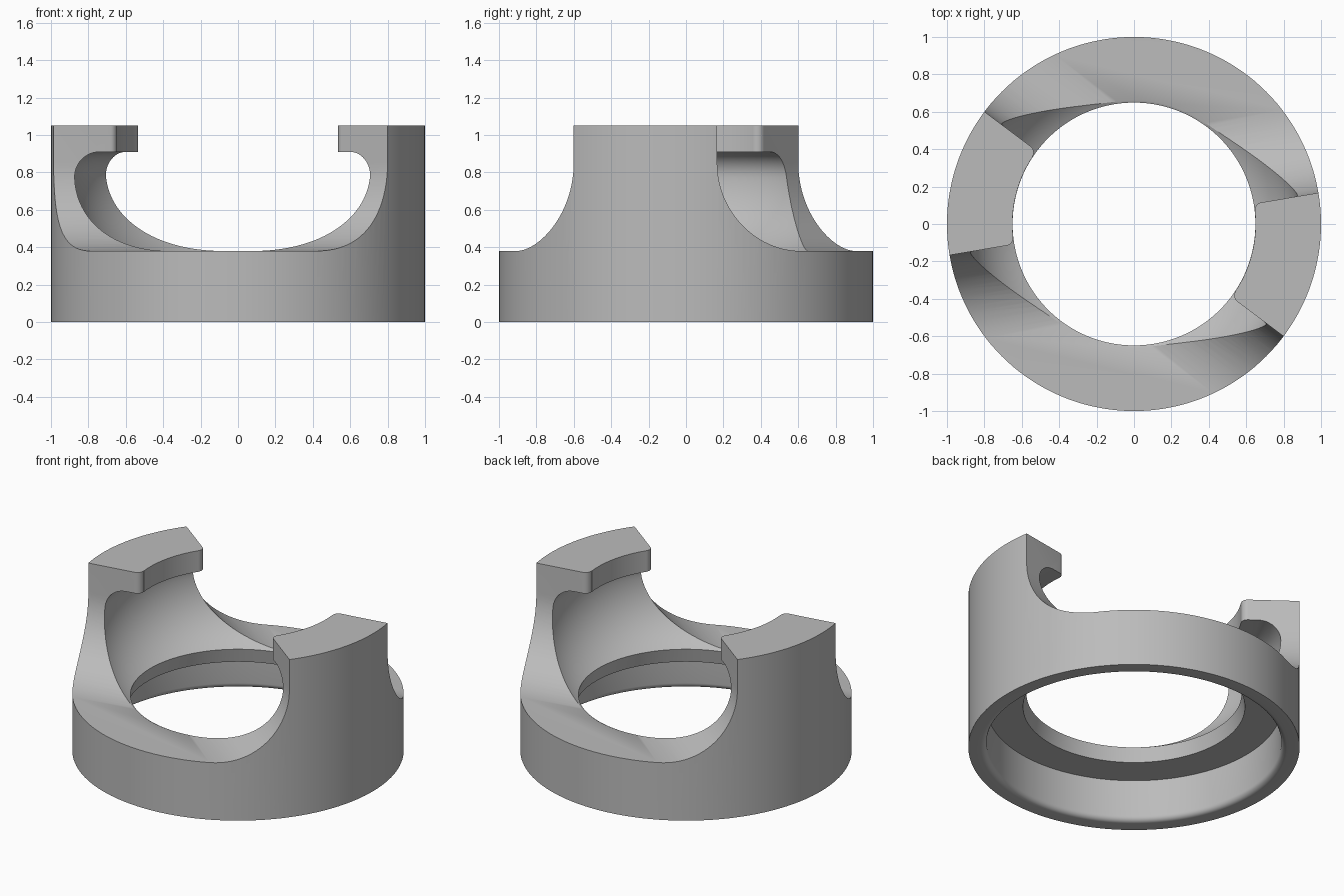
import bpy, bmesh
from math import sin, cos, pi, radians
from mathutils import Vector

cube = bpy.data.objects.get("Cube")
if cube:
    bpy.data.objects.remove(cube)

grey = bpy.data.materials.new("plain grey")
grey.use_nodes = True
grey.diffuse_color = (0.5, 0.5, 0.5, 1)
grey.node_tree.nodes["Principled BSDF"].inputs["Base Color"].default_value = (0.5, 0.5, 0.5, 1)

SEGMENTS = 144
RIM_Z, TOP_Z = 0.38, 1.05
LIP_R, FILLET, LIP_ROUND = 0.65, 0.47, 0.04
POST_START, POST_END = radians(-36.9), radians(9.6)


def arc(cx, cz, r, start, end, n):
    """Points on an arc, angles in degrees."""
    steps = [radians(start + (end - start) * i / n) for i in range(n + 1)]
    return [(cx + r * cos(a), cz + r * sin(a)) for a in steps]


def finish(name, bm):
    bmesh.ops.recalc_face_normals(bm, faces=bm.faces)
    mesh = bpy.data.meshes.new(name)
    bm.to_mesh(mesh)
    bm.free()
    mesh.materials.append(grey)
    obj = bpy.data.objects.new(name, mesh)
    bpy.context.collection.objects.link(obj)
    return obj


def revolve(name, profile):
    """Closed profile of (radius, height) spun about z."""
    bm = bmesh.new()
    rings = []
    for i in range(SEGMENTS):
        a = 2 * pi * i / SEGMENTS
        rings.append([bm.verts.new((r * cos(a), r * sin(a), z)) for r, z in profile])
    for i, ring in enumerate(rings):
        after = rings[(i + 1) % SEGMENTS]
        for j in range(len(profile)):
            k = (j + 1) % len(profile)
            bm.faces.new((ring[j], after[j], after[k], ring[k]))
    return finish(name, bm)


def prism(name, points, offset):
    """Closed 3D polygon extruded by an offset vector."""
    bm = bmesh.new()
    low = [bm.verts.new(p) for p in points]
    high = [bm.verts.new(p + offset) for p in points]
    bm.faces.new(low)
    bm.faces.new(high)
    for i in range(len(points)):
        k = (i + 1) % len(points)
        bm.faces.new((low[i], low[k], high[k], high[i]))
    return finish(name, bm)


def boolean(target, tool, operation):
    """Apply a boolean and discard the tool."""
    mod = target.modifiers.new(operation.lower(), 'BOOLEAN')
    mod.operation, mod.object, mod.solver = operation, tool, 'EXACT'
    bpy.ops.object.select_all(action='DESELECT')
    target.select_set(True)
    bpy.context.view_layer.objects.active = target
    bpy.ops.object.modifier_apply(modifier=mod.name)
    bpy.data.objects.remove(tool)


def axes(angle, side):
    """Radial direction, and the sideways direction turned by side."""
    return (Vector((cos(angle), sin(angle), 0)),
            Vector((-sin(angle), cos(angle), 0)) * side)


def wall_cutter(angle, side):
    """Half space above the rim, with a round fillet at the foot of a radial wall."""
    radial, across = axes(angle, side)
    outline = [(0, 1.3)] + arc(FILLET, RIM_Z + FILLET, FILLET, 180, 270, 24) + [(2.5, RIM_Z), (2.5, 1.3)]
    pts = [radial * -1.6 + across * d + Vector((0, 0, z)) for d, z in outline]
    return prism("wall_cutter", pts, radial * 3.2)


def corner_cutter(angle, side):
    """Rounds one upright corner of the overhanging lip."""
    radial, across = axes(angle, side)
    f, r = LIP_ROUND, LIP_R
    outline = [(r - f, -f), (r + f, -f)] + arc(r + f, f, f, 270, 180, 8) + [(r - f, f)]
    pts = [radial * u + across * v + Vector((0, 0, 0.84)) for u, v in outline]
    return prism("corner_cutter", pts, Vector((0, 0, 0.4)))


# Full ring: outer wall, lip, hollow under the lip, inner collar, lower recess
profile = [(1, 0), (1, TOP_Z), (LIP_R, TOP_Z), (LIP_R, 0.91)]
profile += arc(0.75, 0.773, 0.137, 90, 0, 12)
profile += arc(0.432, 0.773, 0.455, 0, -61.5, 24)[1:]
profile += [(0.67, 0.28), (0.89, 0.28)]
profile += arc(0.925, 0.035, 0.035, 180, 270, 6)
ring = revolve("ring_with_two_posts", profile)

# Two wide gaps leave the two hooked posts; then round the lip ends
for turn in (0, pi):
    gap = wall_cutter(POST_END + turn, 1)
    boolean(gap, wall_cutter(POST_START + pi + turn, -1), 'INTERSECT')
    boolean(ring, gap, 'DIFFERENCE')
for turn in (0, pi):
    boolean(ring, corner_cutter(POST_END + turn, -1), 'DIFFERENCE')
    boolean(ring, corner_cutter(POST_START + turn, 1), 'DIFFERENCE')

bpy.ops.object.select_all(action='DESELECT')
ring.select_set(True)
bpy.context.view_layer.objects.active = ring
bpy.ops.object.shade_smooth_by_angle(angle=radians(30))
